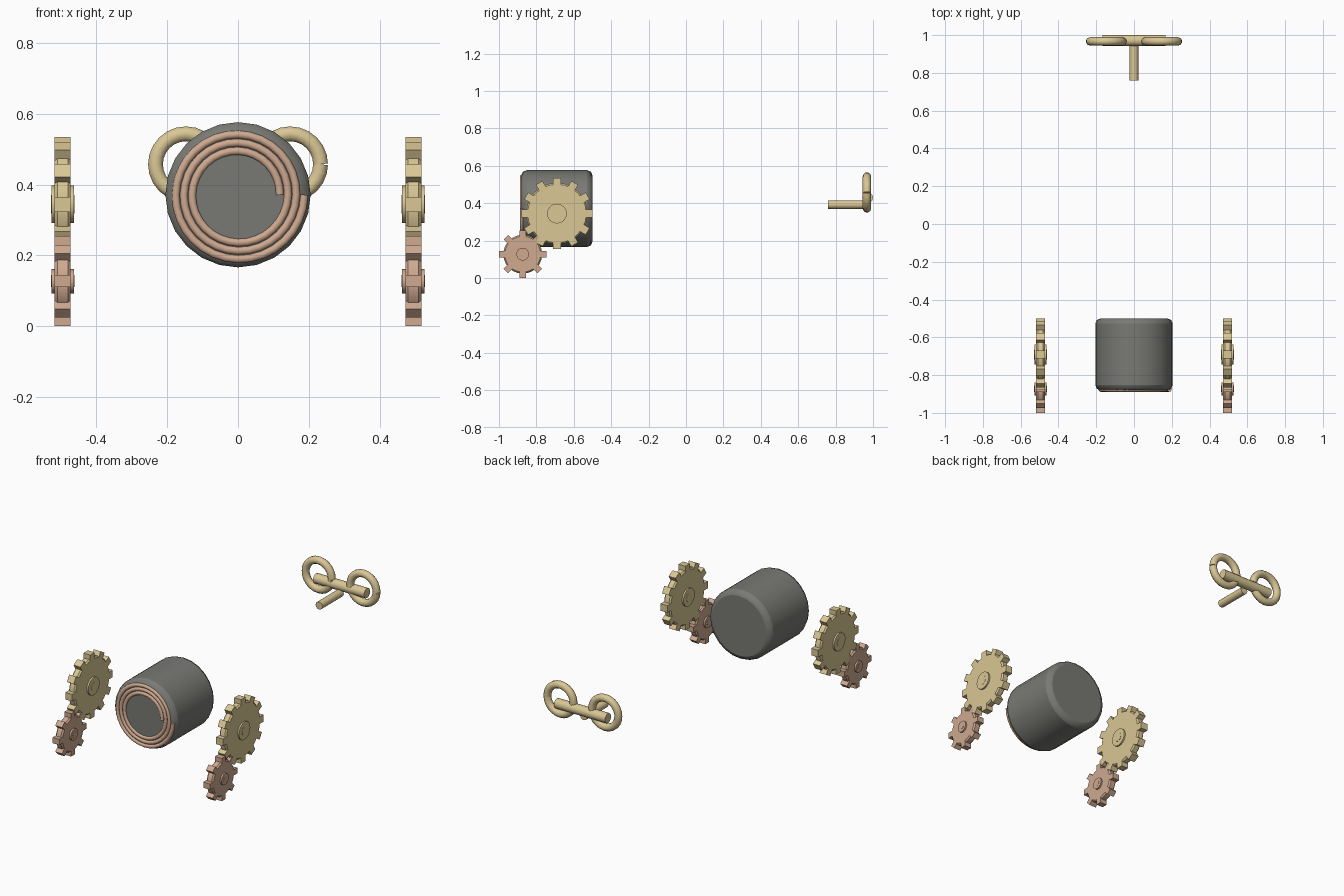
import bpy
from math import pi, cos, sin, radians
from mathutils import Matrix

if "Cube" in bpy.data.objects:
    bpy.data.objects.remove(bpy.data.objects["Cube"])


def material(name, rgb):
    m = bpy.data.materials.new(name)
    m.diffuse_color = (*rgb, 1)
    m.use_nodes = True
    m.node_tree.nodes["Principled BSDF"].inputs["Base Color"].default_value = m.diffuse_color
    return m


brass = material("brass", (0.70, 0.57, 0.30))
copper = material("copper", (0.62, 0.40, 0.28))
iron = material("dark_iron", (0.19, 0.19, 0.175))


def finish(ob, name, mat):
    ob.name = name
    ob.data.materials.append(mat)
    return ob


def smooth(ob):
    bpy.ops.object.select_all(action='DESELECT')
    bpy.context.view_layer.objects.active = ob
    ob.select_set(True)
    bpy.ops.object.shade_smooth_by_angle(angle=radians(35))


def cylinder(name, loc, r, length, axis, mat, sides=24, bevel=0.0, segments=1):
    rot = {'x': (0, pi / 2, 0), 'y': (pi / 2, 0, 0)}[axis]
    bpy.ops.mesh.primitive_cylinder_add(vertices=sides, radius=r, depth=length,
                                        location=loc, rotation=rot)
    ob = finish(bpy.context.object, name, mat)
    if bevel:
        b = ob.modifiers.new("bevel", 'BEVEL')
        b.width, b.segments = bevel, segments
        b.limit_method, b.angle_limit = 'ANGLE', radians(40)
    smooth(ob)
    return ob


def tube(name, points, r, mat):
    cu = bpy.data.curves.new(name, 'CURVE')
    cu.dimensions = '3D'
    cu.bevel_depth, cu.bevel_resolution, cu.use_fill_caps = r, 3, True
    sp = cu.splines.new('POLY')
    sp.points.add(len(points) - 1)
    for p, co in zip(sp.points, points):
        p.co = (*co, 1)
    ob = bpy.data.objects.new(name, cu)
    bpy.context.collection.objects.link(ob)
    return finish(ob, name, mat)


def gear(name, centre, disc_r, tip_r, teeth, tooth_w, hub_r, mat):
    cx, cy, cz = centre
    cylinder(name + "_disc", centre, disc_r, 0.045, 'x', mat, bevel=0.008)
    cylinder(name + "_hub", centre, hub_r, 0.064, 'x', mat, sides=16)
    cylinder(name + "_axle", centre, hub_r * 0.5, 0.067, 'x', mat, sides=8)
    # teeth around the rim
    inner = disc_r - 0.02
    for i in range(teeth):
        a = 2 * pi * i / teeth
        m = (inner + tip_r) / 2
        bpy.ops.mesh.primitive_cube_add(size=1)
        t = finish(bpy.context.object, f"{name}_tooth_{i + 1}", mat)
        t.data.transform(Matrix.Diagonal((0.045, tip_r - inner, tooth_w, 1)))
        t.location = (cx, cy + cos(a) * m, cz + sin(a) * m)
        t.rotation_euler = (a, 0, 0)


# spring drum
cylinder("drum", (0, -0.69, 0.371), 0.205, 0.38, 'y', iron, bevel=0.028, segments=2)

# flat spiral spring on the drum front
turns, steps = 3, 32
spiral = []
for i in range(turns * steps + 1):
    a = 2 * pi * i / steps
    r = 0.118 + 0.0232 * i / steps
    spiral.append((r * cos(a), -0.877, 0.371 + r * sin(a)))
tube("spiral_spring", spiral, 0.0115, copper)

# meshed gear pairs on both sides
for side, x in (("left", -0.495), ("right", 0.495)):
    gear(side + "_large_gear", (x, -0.69, 0.344), 0.165, 0.19, 12, 0.042, 0.053, brass)
    gear(side + "_small_gear", (x, -0.873, 0.127), 0.104, 0.127, 8, 0.034, 0.034, copper)

# winding key: shaft, crossbar and two finger rings
cylinder("key_shaft", (0, 0.86, 0.392), 0.023, 0.20, 'y', brass, sides=12)
cylinder("key_crossbar", (0, 0.971, 0.43), 0.029, 0.335, 'x', brass, sides=12)
for side, x in (("left", -0.147), ("right", 0.147)):
    ring = [(x + 0.086 * cos(2 * pi * i / 24), 0.967,
             0.457 + 0.086 * sin(2 * pi * i / 24)) for i in range(25)]
    tube(side + "_key_ring", ring, 0.022, brass)
